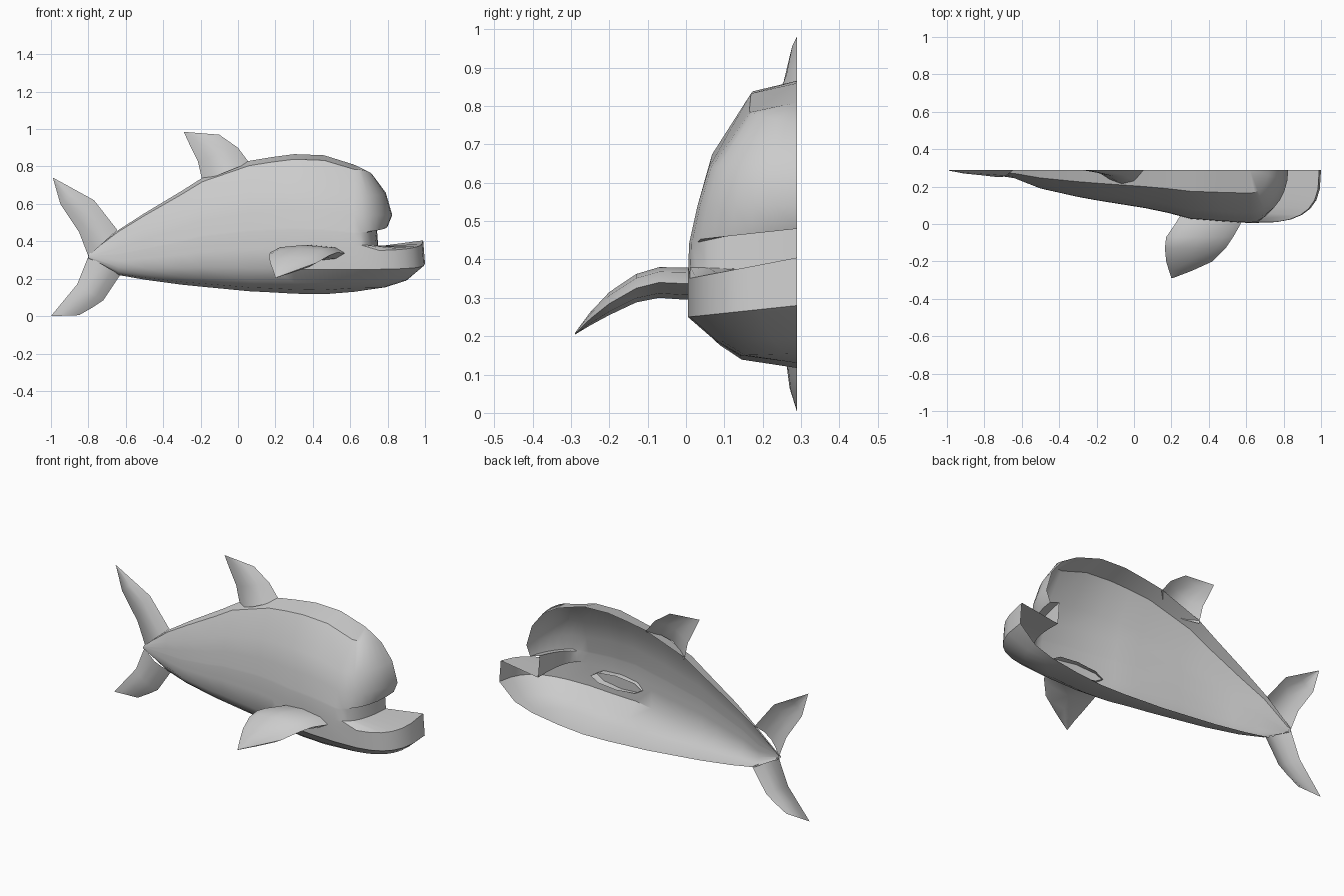
import bpy, bmesh
from math import sin, cos, pi

MID = 0.29  # open cut plane of the half shell


def mesh_grid(name, cols, close=False, angle=40):
    """Skin a list of equal-length point columns."""
    bm = bmesh.new()
    vs = [[bm.verts.new(p) for p in c] for c in cols]
    n = len(cols[0])
    for a, b in zip(vs, vs[1:]):
        for i in range(n if close else n - 1):
            j = (i + 1) % n
            bm.faces.new((a[i], a[j], b[j], b[i]))
    bmesh.ops.remove_doubles(bm, verts=bm.verts, dist=0.0005)
    bmesh.ops.recalc_face_normals(bm, faces=bm.faces)
    me = bpy.data.meshes.new(name)
    bm.to_mesh(me)
    bm.free()
    ob = bpy.data.objects.new(name, me)
    bpy.context.collection.objects.link(ob)
    bpy.ops.object.select_all(action='DESELECT')
    ob.select_set(True)
    bpy.context.view_layer.objects.active = ob
    bpy.ops.object.shade_smooth_by_angle(angle=angle * pi / 180)
    return ob


# Body section rows: side y, side z, then end x, end z on the mid plane, squareness
X0, TOP, BOT = 0.62, 0.81, 0.13
rows = [
    (0.29, 0.81, 0.62, 0.81, 2),     # crown
    (0.165, 0.785, 0.72, 0.75, 2),
    (0.06, 0.64, 0.79, 0.66, 2),
    (0.03, 0.54, 0.825, 0.54, 2),
    (0.01, 0.45, 0.80, 0.48, 2),     # upper lip
    (0.008, 0.44, 0.74, 0.50, 2.5),  # mouth roof
    (0.006, 0.38, 0.75, 0.37, 2.5),  # mouth floor
    (0.005, 0.35, 0.99, 0.405, 3),   # lower lip
    (0.005, 0.25, 1.00, 0.28, 3),
    (0.08, 0.185, 0.90, 0.19, 2.5),
    (0.14, 0.15, 0.79, 0.155, 2),
    (0.29, 0.13, 0.62, 0.13, 2),     # belly
]

# Body stations: x, top z, bottom z, half width
stations = [
    (-0.80, 0.33, 0.31, 0.02), (-0.64, 0.46, 0.22, 0.045),
    (-0.50, 0.55, 0.195, 0.10), (-0.30, 0.67, 0.168, 0.145),
    (-0.19, 0.74, 0.157, 0.165), (0.06, 0.83, 0.133, 0.205),
    (0.18, 0.85, 0.127, 0.23), (0.30, 0.866, 0.12, 0.262),
    (0.46, 0.86, 0.117, 0.275), (0.62, 0.81, 0.13, 0.285),
]
cols = []
for x, top, bot, w in stations:
    cols.append([(x, MID - w * (MID - y) / 0.285,
                  bot + (top - bot) * (z - BOT) / (TOP - BOT))
                 for y, z, *_ in rows])

# Head and jaw: every row curves round to the mid plane
STEPS = 7
for k in range(1, STEPS + 1):
    t = pi / 2 * k / STEPS
    col = []
    for y, z, xe, ze, n in rows:
        s, c = sin(t) ** (2 / n), max(cos(t), 0) ** (2 / n)
        if k == STEPS:
            c = 0
        col.append((X0 + (xe - X0) * s, MID - (MID - y) * c,
                    z + (ze - z) * (1 - c)))
    cols.append(col)
mesh_grid("body", cols)


def half_fin(name, secs):
    """Thin half-lens fin: lead x z, trail x z, half thickness."""
    out = []
    for lx, lz, tx, tz, w in secs:
        out.append([(lx + (tx - lx) * u, MID - w * b, lz + (tz - lz) * u)
                    for u, b in ((0, 0), (0.25, 0.8), (0.5, 1), (0.75, 0.7), (1, 0))])
    mesh_grid(name, out, angle=60)


half_fin("dorsal_fin", [
    (0.06, 0.82, -0.19, 0.72, 0.075), (0.0, 0.90, -0.215, 0.83, 0.035),
    (-0.10, 0.97, -0.26, 0.92, 0.016), (-0.20, 0.978, -0.29, 0.985, 0.0)])
half_fin("tail_upper", [
    (-0.645, 0.46, -0.80, 0.32, 0.04), (-0.77, 0.62, -0.85, 0.45, 0.03),
    (-0.87, 0.675, -0.95, 0.60, 0.02), (-0.985, 0.738, -0.99, 0.74, 0.005)])
half_fin("tail_lower", [
    (-0.63, 0.22, -0.80, 0.32, 0.04), (-0.72, 0.085, -0.86, 0.17, 0.028),
    (-0.78, 0.045, -0.93, 0.085, 0.02), (-0.85, 0.005, -1.0, 0.0, 0.0)])

# Side flipper: y, trailing x, leading x, centre z, half thickness
flip = [
    (0.05, 0.25, 0.58, 0.335, 0.04), (0.0, 0.22, 0.57, 0.337, 0.042),
    (-0.07, 0.172, 0.53, 0.34, 0.04), (-0.13, 0.165, 0.49, 0.325, 0.037),
    (-0.20, 0.172, 0.42, 0.285, 0.03), (-0.25, 0.187, 0.31, 0.245, 0.017),
    (-0.29, 0.20, 0.205, 0.206, 0.002)]
rings = []
for y, xa, xb, z, h in flip:
    xm, xr = (xa + xb) / 2, (xb - xa) / 2
    rings.append([(xm + xr * cos(a), y, z + h * sin(a))
                  for a in [2 * pi * i / 8 for i in range(8)]])
mesh_grid("flipper", rings, close=True, angle=60)
